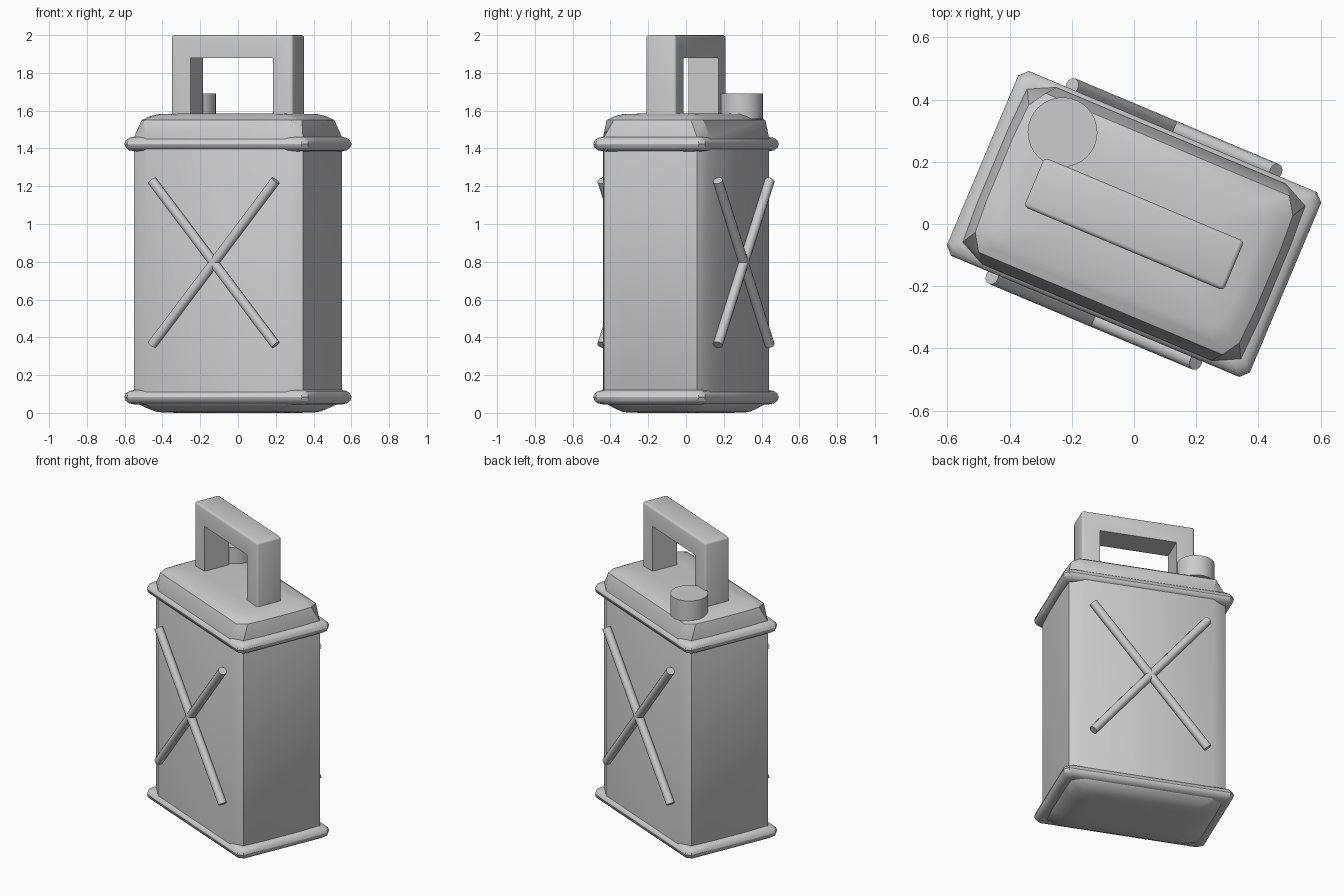
import bpy, bmesh, math
from mathutils import Matrix, Vector

cube = bpy.data.objects.get("Cube")
if cube:
    bpy.data.objects.remove(cube, do_unlink=True)

TURN = Matrix.Rotation(math.radians(-22.8), 4, 'Z')

grey = bpy.data.materials.new("plain_grey")
grey.use_nodes = True
grey.diffuse_color = (0.6, 0.6, 0.6, 1)
grey.node_tree.nodes["Principled BSDF"].inputs["Base Color"].default_value = (0.6, 0.6, 0.6, 1)


def finish(name, bm):
    bmesh.ops.recalc_face_normals(bm, faces=bm.faces)
    bm.transform(TURN)
    mesh = bpy.data.meshes.new(name)
    bm.to_mesh(mesh)
    bm.free()
    mesh.materials.append(grey)
    obj = bpy.data.objects.new(name, mesh)
    bpy.context.collection.objects.link(obj)
    bpy.ops.object.select_all(action='DESELECT')
    obj.select_set(True)
    bpy.context.view_layer.objects.active = obj
    bpy.ops.object.shade_smooth_by_angle(angle=math.radians(31))
    return obj


def outline(a, b, cut_x, cut_y, bulge):
    """Half size a by b, corners cut off, short ends bowed outward."""
    c, d = a - cut_x, b - cut_y
    half = [(a, -d), (a + bulge, -d / 2), (a + bulge, d / 2), (a, d), (c, b), (-c, b)]
    return half + [(-x, -y) for x, y in half[:4]] + [(-c, -b), (c, -b)]


def stack(name, layers, bulge):
    """Loft cut-corner outlines given as (z, a, b, cut_x, cut_y)."""
    bm = bmesh.new()
    rings = [[bm.verts.new((x, y, z)) for x, y in outline(*shape, bulge)] for z, *shape in layers]
    for low, high in zip(rings, rings[1:]):
        for i in range(len(low)):
            j = (i + 1) % len(low)
            bm.faces.new((low[i], low[j], high[j], high[i]))
    bm.faces.new(rings[0])
    bm.faces.new(rings[-1])
    return finish(name, bm)


def rod(name, start, end, radius, sides):
    bm = bmesh.new()
    start, end = Vector(start), Vector(end)
    axis = end - start
    place = Matrix.Translation((start + end) / 2) @ axis.to_track_quat('Z', 'Y').to_matrix().to_4x4()
    bmesh.ops.create_cone(bm, cap_ends=True, segments=sides, radius1=radius,
                          radius2=radius, depth=axis.length, matrix=place)
    return finish(name, bm)


# Tank body with gently domed base and top
stack("tank_body", [
    (0.0, 0.30, 0.15, 0.04, 0.03),
    (0.004, 0.385, 0.22, 0.05, 0.035),
    (0.02, 0.42, 0.25, 0.06, 0.035),
    (0.045, 0.465, 0.285, 0.07, 0.038),
    (0.08, 0.485, 0.308, 0.085, 0.041),
    (1.46, 0.485, 0.308, 0.085, 0.041),
    (1.55, 0.46, 0.277, 0.035, 0.055),
    (1.569, 0.425, 0.25, 0.035, 0.045),
    (1.581, 0.385, 0.22, 0.035, 0.04),
    (1.586, 0.25, 0.12, 0.03, 0.03),
], 0.006)

# Rounded rims around the bottom and top
for name, middle in (("bottom_rim", 0.083), ("top_rim", 1.423)):
    layers = []
    for step in range(7):
        angle = math.radians(-90 + 30 * step)
        inset = 0.04 * (1 - math.cos(angle))
        layers.append((middle + 0.038 * math.sin(angle), 0.528 - inset, 0.322 - inset, 0.026, 0.026))
    stack(name, layers, 0)

# Carrying handle: an upside-down U with softened edges
bm = bmesh.new()
profile = [(-0.348, 1.56), (-0.348, 2.0), (0.348, 2.0), (0.348, 1.56),
           (0.237, 1.56), (0.237, 1.88), (-0.237, 1.88), (-0.237, 1.56)]
face = bm.faces.new([bm.verts.new((x, -0.086, z)) for x, z in profile])
made = bmesh.ops.extrude_face_region(bm, geom=[face])["geom"]
bmesh.ops.translate(bm, vec=(0, 0.172, 0), verts=[g for g in made if isinstance(g, bmesh.types.BMVert)])
bmesh.ops.recalc_face_normals(bm, faces=bm.faces)
outer = [e for e in bm.edges if all(abs(v.co.x) > 0.3 for v in e.verts)
         or all(v.co.z > 1.95 for v in e.verts)]
outer = [e for e in outer if any(v.co.z > 1.9 for v in e.verts)]
bmesh.ops.bevel(bm, geom=outer, offset=0.014, segments=3, profile=0.5, affect='EDGES')
finish("carrying_handle", bm)

# Filler cap
rod("filler_cap", (-0.326, 0.183, 1.555), (-0.326, 0.183, 1.69), 0.112, 32)

# Crossed bars on front and back
for side, y in (("front", -0.332), ("back", 0.332)):
    for tag, s in (("rising", 1), ("falling", -1)):
        rod(f"{side}_bar_{tag}", (-0.355 * s, y, 0.36), (0.355 * s, y, 1.23), 0.026, 12)
